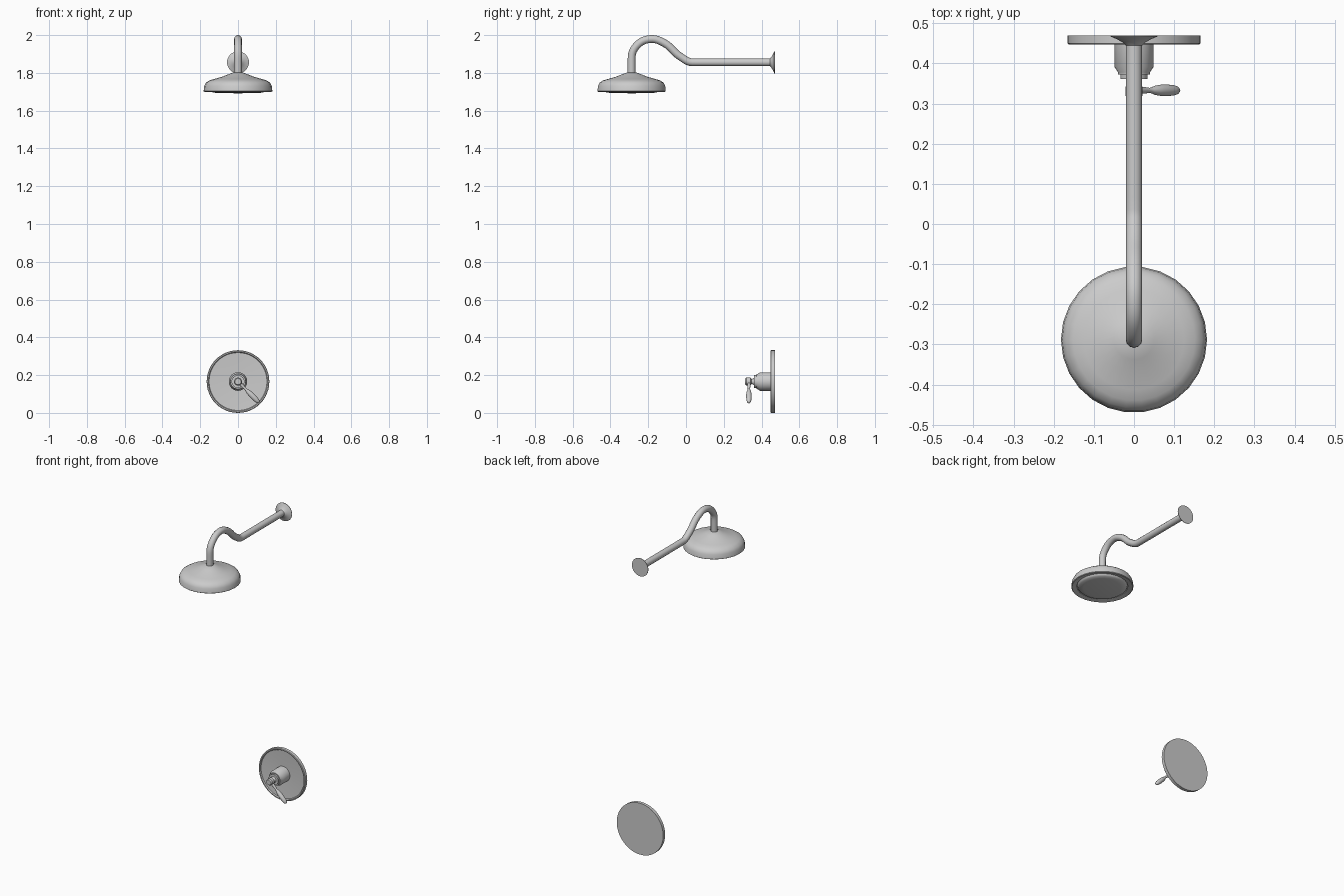
import bpy, bmesh
from math import sin, cos, pi
from mathutils import Vector, Matrix

if "Cube" in bpy.data.objects:
    bpy.data.objects.remove(bpy.data.objects["Cube"])


def lathe(name, profile, origin, axis, sides=32, angle=35):
    """Revolve (radius, height) points about an axis through origin."""
    rot = Vector((0, 0, 1)).rotation_difference(Vector(axis)).to_matrix().to_4x4()
    mat = Matrix.Translation(origin) @ rot
    bm = bmesh.new()
    rings = []
    for r, h in profile:
        if r == 0:
            rings.append([bm.verts.new(mat @ Vector((0, 0, h)))])
        else:
            rings.append([bm.verts.new(mat @ Vector((r * cos(2 * pi * i / sides),
                                                     r * sin(2 * pi * i / sides), h)))
                          for i in range(sides)])
    for a, b in zip(rings, rings[1:]):
        for i in range(sides):
            j = (i + 1) % sides
            quad = [a[i % len(a)], a[j % len(a)], b[j % len(b)], b[i % len(b)]]
            bm.faces.new(list(dict.fromkeys(quad)))
    bmesh.ops.recalc_face_normals(bm, faces=bm.faces)
    me = bpy.data.meshes.new(name)
    bm.to_mesh(me)
    bm.free()
    ob = bpy.data.objects.new(name, me)
    bpy.context.collection.objects.link(ob)
    smooth(ob, angle)
    return ob


def smooth(ob, angle):
    bpy.ops.object.select_all(action='DESELECT')
    ob.select_set(True)
    bpy.context.view_layer.objects.active = ob
    bpy.ops.object.shade_smooth_by_angle(angle=angle * pi / 180)


HEAD_Y, PIPE_Z, VALVE_Z, WALL = -0.288, 1.856, 0.166, 0.47

# Shower head: domed bell, rolled rim and slightly bulging spray face
lathe("shower_head", [(0, 1.803), (0.022, 1.803), (0.05, 1.793), (0.085, 1.779),
                      (0.125, 1.768), (0.152, 1.760), (0.170, 1.748), (0.179, 1.731),
                      (0.182, 1.703), (0.178, 1.700), (0.150, 1.706), (0.147, 1.712),
                      (0.143, 1.703), (0.135, 1.697), (0.11, 1.693), (0, 1.692)],
      (0, HEAD_Y, 0), (0, 0, 1), sides=26, angle=45)

# Gooseneck pipe
path = [(HEAD_Y, 1.79), (HEAD_Y, 1.875), (-0.262, 1.943), (-0.19, 1.979),
        (-0.115, 1.958), (-0.03, 1.886), (0.035, PIPE_Z), (0.46, PIPE_Z)]
cu = bpy.data.curves.new("shower_arm", 'CURVE')
cu.dimensions = '3D'
cu.bevel_depth = 0.0205
cu.bevel_resolution = 4
cu.resolution_u = 6
cu.use_fill_caps = True
sp = cu.splines.new('BEZIER')
sp.bezier_points.add(len(path) - 1)
slopes = {1: (0, 0.03), 6: (0.025, 0)}
for i, (p, (y, z)) in enumerate(zip(sp.bezier_points, path)):
    p.co = (0, y, z)
    p.handle_left_type = p.handle_right_type = 'AUTO'
    if i in slopes:  # tangent joins to the straight runs
        d = Vector((0, *slopes[i]))
        p.handle_left_type = p.handle_right_type = 'FREE'
        p.handle_left, p.handle_right = p.co - d, p.co + d
    if i in (0, len(path) - 1):
        p.handle_left_type = p.handle_right_type = 'VECTOR'
arm = bpy.data.objects.new("shower_arm", cu)
bpy.context.collection.objects.link(arm)
bpy.ops.object.select_all(action='DESELECT')
arm.select_set(True)
bpy.context.view_layer.objects.active = arm
bpy.ops.object.convert(target='MESH')
smooth(bpy.context.view_layer.objects.active, 40)

# Flared flange where the arm meets the wall
lathe("wall_flange", [(0, 0), (0.058, 0), (0.058, 0.003), (0.042, 0.010),
                      (0.028, 0.018), (0.020, 0.026), (0, 0.026)],
      (0, WALL, PIPE_Z), (0, -1, 0))

# Valve plate: disc with raised rim and shallow dish
lathe("valve_plate", [(0, 0), (0.166, 0), (0.166, 0.020), (0.163, 0.023), (0.157, 0.023),
                      (0.153, 0.016), (0.05, 0.010), (0, 0.010)],
      (0, WALL, VALVE_Z), (0, -1, 0), sides=48)

# Valve body: stepped barrel and stem
lathe("valve_body", [(0, 0.005), (0.049, 0.005), (0.049, 0.078), (0.040, 0.092),
                     (0.040, 0.098), (0.034, 0.098), (0.034, 0.109), (0.020, 0.109),
                     (0.014, 0.118), (0.014, 0.124), (0.021, 0.128), (0.021, 0.150),
                     (0.016, 0.157), (0, 0.157)],
      (0, WALL, VALVE_Z), (0, -1, 0))

# Lever: slim neck swelling to a rounded grip, pointing down and to the right
lathe("valve_lever", [(0, 0), (0.009, 0), (0.008, 0.04), (0.006, 0.055), (0.008, 0.064),
                      (0.012, 0.078), (0.014, 0.095), (0.0145, 0.115), (0.013, 0.138),
                      (0.010, 0.151), (0.005, 0.158), (0, 0.159)],
      (0, 0.333, VALVE_Z), (1, 0, -1), sides=20, angle=50)
